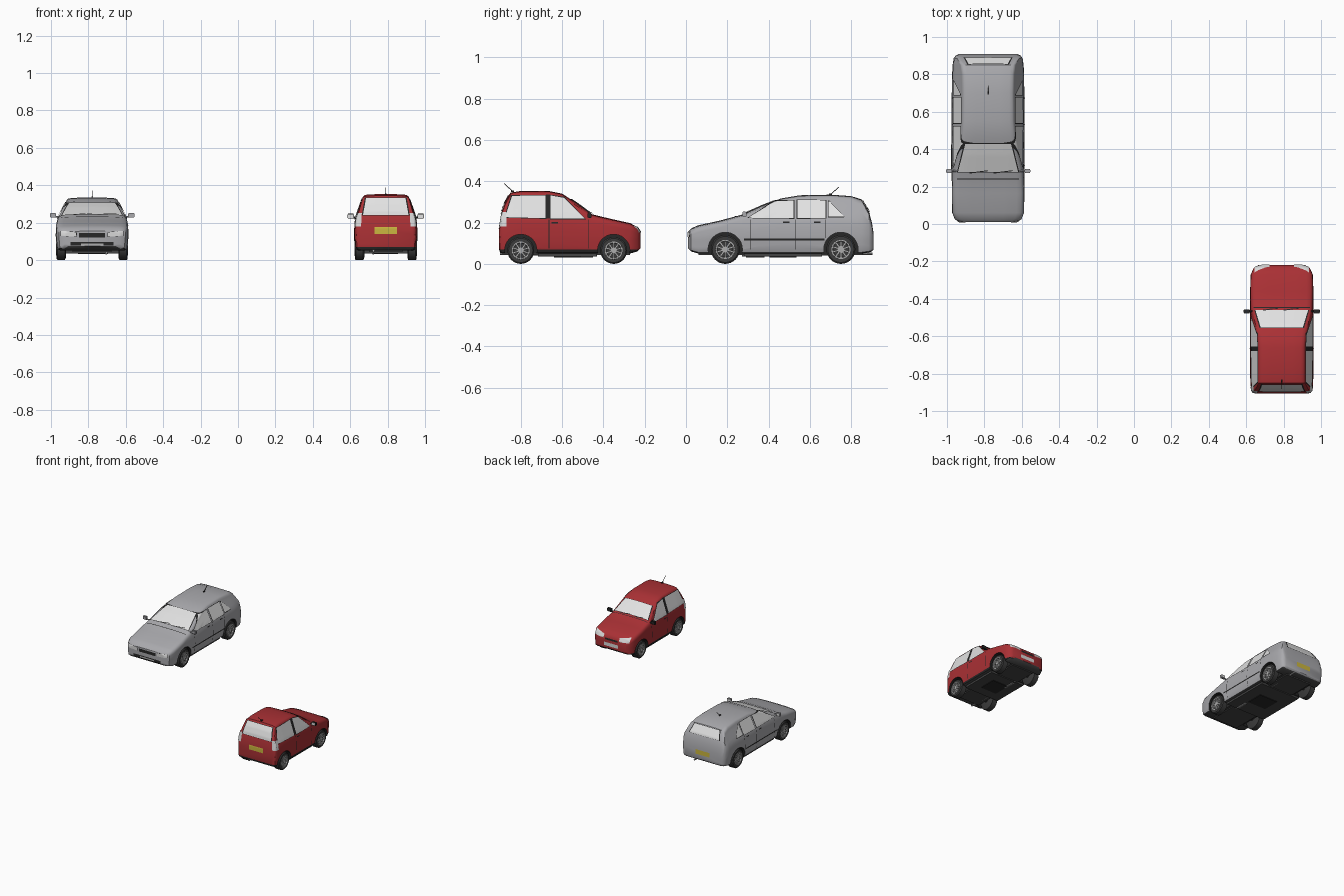
import bpy, bmesh, math
from mathutils import Vector, Matrix
from mathutils.bvhtree import BVHTree

cube = bpy.data.objects.get("Cube")
if cube:
    bpy.data.objects.remove(cube)


def material(name, *rgb):
    m = bpy.data.materials.new(name)
    m.use_nodes = True
    m.diffuse_color = (*rgb, 1)
    m.node_tree.nodes["Principled BSDF"].inputs["Base Color"].default_value = (*rgb, 1)
    return m


SILVER = material("silver paint", .40, .40, .42)
RED = material("red paint", .40, .03, .035)
GLASS = material("pale glass", .76, .76, .76)
BLACK = material("black trim", .02, .02, .02)
TYRE = material("tyre rubber", .045, .045, .045)
ALLOY = material("alloy", .42, .42, .42)
YELLOW = material("yellow plate", .6, .47, .05)
LAMP = material("lamp white", .68, .68, .68)
UNDER = material("underbody grey", .06, .06, .06)
made = []


def finish(name, bm, mats, matrix):
    me = bpy.data.meshes.new(name)
    bm.to_mesh(me)
    bm.free()
    me.transform(matrix)
    for m in mats:
        me.materials.append(m)
    ob = bpy.data.objects.new(name, me)
    bpy.context.collection.objects.link(ob)
    made.append(ob)
    return ob


def box(bm, centre, size):
    mat = Matrix.Translation(centre) @ Matrix.Diagonal((*size, 1))
    return bmesh.ops.create_cube(bm, size=1, matrix=mat)["verts"]


def rod(bm, a, b, r, sides=10):
    a, b = Vector(a), Vector(b)
    rot = (b - a).to_track_quat('Z', 'Y').to_matrix().to_4x4()
    return bmesh.ops.create_cone(bm, cap_ends=True, segments=sides, radius1=r, radius2=r,
                                 depth=(b - a).length, matrix=Matrix.Translation((a + b) / 2) @ rot)["verts"]


def lathe(bm, profile, centre, steps=32):
    """Revolve (x, radius) points around a sideways axle."""
    pts = [Vector(centre) + Vector((x, 0, r)) for x, r in profile]
    vs = [bm.verts.new(p) for p in pts]
    es = [bm.edges.new(p) for p in zip(vs, vs[1:])]
    bmesh.ops.spin(bm, geom=vs + es, cent=centre, axis=(1, 0, 0), angle=math.tau, steps=steps, use_duplicate=False)
    bmesh.ops.remove_doubles(bm, verts=bm.verts[:], dist=.0002)


def interp(table, z):
    for (z0, f0), (z1, f1) in zip(table, table[1:]):
        if z <= z1:
            return f0 + (f1 - f0) * max(0, z - z0) / (z1 - z0)
    return table[-1][1]


def body_mesh(stations, flare, sill):
    """Loft cross-sections of (y, bottom, top, half width) from nose to tail."""
    bm = bmesh.new()
    rings, crown, levels = [], .025, 12
    for y, low, top, width in stations:
        edge = top - crown
        half = [(width * .85, low)]
        for i in range(levels + 1):
            z = low + .006 + (edge - low - .006) * i / levels
            half.append((width * interp(flare, z), z))
        x = half[-1][0]
        half += [(x * s, top - crown * d) for s, d in ((.97, .55), (.91, .28), (.8, .13), (.45, .03))]
        ring = [(0, low)] + half + [(0, top)] + [(-a, b) for a, b in reversed(half)]
        rings.append([bm.verts.new((a, y, b)) for a, b in ring])
    for r0, r1 in zip(rings, rings[1:]):
        for i in range(len(r0)):
            j = (i + 1) % len(r0)
            bm.faces.new((r0[i], r0[j], r1[j], r1[i]))
    bm.faces.new(rings[0])
    bm.faces.new(rings[-1])
    bmesh.ops.bisect_plane(bm, geom=bm.verts[:] + bm.edges[:] + bm.faces[:],
                           plane_co=(0, 0, sill), plane_no=(0, 0, 1))
    bmesh.ops.recalc_face_normals(bm, faces=bm.faces[:])
    for f in bm.faces:
        f.material_index = 2 if f.normal.z < -.7 else int(f.calc_center_median().z < sill)
    return bm


def build_car(tag, paint, matrix, stations, flare, sill, wheels, radius, track):
    bm = body_mesh(stations, flare, sill)
    tree = BVHTree.FromBMesh(bm)
    body = finish(tag + "_body", bm, [paint, BLACK, UNDER], matrix)

    # wheel arches cut from the body
    bm = bmesh.new()
    for y in wheels:
        for s in (-1, 1):
            rod(bm, (s * (track - .07), y, radius), (s * .3, y, radius), radius + .013, 36)
    for f in bm.faces:
        f.material_index = 1
    cutter = finish("arch_cutter", bm, [paint, BLACK, UNDER], matrix)
    cutter.hide_render = True
    mod = body.modifiers.new("arches", 'BOOLEAN')
    mod.operation, mod.solver, mod.object = 'DIFFERENCE', 'EXACT', cutter
    bpy.context.view_layer.update()
    cut = bpy.data.meshes.new_from_object(body.evaluated_get(bpy.context.evaluated_depsgraph_get()))
    body.modifiers.clear()
    body.data = cut
    made.remove(cutter)
    bpy.data.objects.remove(cutter)

    # wheels: tyre, rim ring, spokes and cap
    for end, y in zip(("front", "rear"), wheels):
        tyre, rim = bmesh.new(), bmesh.new()
        for s in (-1, 1):
            c = (s * track, y, radius)
            r = radius
            lathe(tyre, [(-s * .05, 0), (-s * .05, r * .8), (-s * .044, r), (-s * .006, r), (0, r * .9),
                         (0, r * .66), (-s * .012, r * .62), (-s * .012, 0)], c)
            lathe(rim, [(-s * .008, r * .68), (s * .002, r * .66), (s * .002, r * .57), (-s * .01, r * .54)], c)
            rod(rim, (s * (track - .012), y, r), (s * (track + .001), y, r), r * .2, 16)
            for k in range(10):
                vs = box(rim, (s * (track - .006), y, r + r * .38), (.008, r * .13, r * .44))
                bmesh.ops.rotate(rim, verts=vs, cent=c, matrix=Matrix.Rotation(math.tau * k / 10, 3, 'X'))
        for b in (tyre, rim):
            bmesh.ops.recalc_face_normals(b, faces=b.faces[:])
        finish(f"{tag}_{end}_tyres", tyre, [TYRE], matrix)
        finish(f"{tag}_{end}_rims", rim, [ALLOY], matrix)

    # thin plates laid on the bodywork
    def cast(axis, a, b, side):
        start, way = {"side": ((side, a, b), (-side, 0, 0)), "front": ((a, -1, b), (0, 1, 0)),
                      "rear": ((a, 3, b), (0, -1, 0)), "top": ((a, b, 2), (0, 0, -1))}[axis]
        return tree.ray_cast(Vector(start), Vector(way))

    def plate(name, axis, corners, mat, lift=.003, both=False, border=0, n=14):
        pts = [Vector(c) for c in corners]
        if border:
            mid = sum(pts, Vector((0, 0))) / 4
            rim = [p + (p - mid).normalized() * border for p in pts]
            plate(name + "_seal", axis, rim, BLACK, lift - .0015, both, 0, n)
        bm = bmesh.new()
        for s in ((1, -1) if both else (1,)):
            grid = {}
            for i in range(n + 1):
                for j in range(n + 1):
                    p = pts[0].lerp(pts[1], i / n).lerp(pts[3].lerp(pts[2], i / n), j / n)
                    a = p.x * s if axis != "side" else p.x
                    hit, nor, _, _ = cast(axis, a, p.y, s)
                    if hit:
                        grid[i, j] = (bm.verts.new(hit + nor * lift), nor)
            for i in range(n):
                for j in range(n):
                    q = [grid.get(k) for k in ((i, j), (i + 1, j), (i + 1, j + 1), (i, j + 1))]
                    if all(q):
                        f = bm.faces.new([v for v, _ in q])
                        f.normal_update()
                        if f.normal.dot(q[0][1]) < 0:
                            f.normal_flip()
        bmesh.ops.remove_doubles(bm, verts=bm.verts[:], dist=.0002)
        finish(f"{tag}_{name}", bm, [mat], matrix)

    # underbody tray, exhaust and silencer
    y0, y1, w = stations[0][0], stations[-1][0], track
    bm = bmesh.new()
    box(bm, (0, (wheels[0] + wheels[1]) / 2, .046), (w * 1.75, wheels[1] - wheels[0] - radius * 2.6, .02))
    box(bm, (0, (y0 + y1) / 2, .052), (w * 1.1, y1 - y0 - .1, .02))
    for y in wheels:
        rod(bm, (-track + .04, y, radius), (track - .04, y, radius), .012)
    finish(tag + "_underbody", bm, [UNDER], matrix)
    bm = bmesh.new()
    box(bm, (0, (wheels[0] + wheels[1]) / 2, .036), (w * .8, .13, .008))
    finish(tag + "_floor_panel", bm, [BLACK], matrix)
    bm = bmesh.new()
    rod(bm, (w * .4, wheels[0] + .08, .042), (w * .4, y1 - .005, .05), .006)
    rod(bm, (w * .4, wheels[0] + .1, .042), (w * .4, wheels[0] + .19, .042), .012)
    finish(tag + "_exhaust", bm, [ALLOY], matrix)
    return plate


def mirrors(tag, paint, matrix, y, z, inner, outer):
    shell, face = bmesh.new(), bmesh.new()
    for s in (-1, 1):
        mid, wide = s * (inner + outer) / 2, outer - inner
        box(shell, (mid, y, z), (wide, .018, .026))
        rod(shell, (s * (inner - .03), y, z - .008), (s * (inner + .01), y, z - .008), .005)
        box(face, (mid, y + .01, z), (wide * .8, .002, .02))
    bmesh.ops.bevel(shell, geom=shell.edges[:], offset=.003, segments=2, affect='EDGES')
    finish(tag + "_mirrors", shell, [paint], matrix)
    finish(tag + "_mirror_glass", face, [GLASS], matrix)


def aerial(tag, matrix, a, b):
    bm = bmesh.new()
    rod(bm, a, b, .0018, 6)
    box(bm, a, (.008, .016, .008))
    finish(tag + "_aerial", bm, [BLACK], matrix)


def rect(a0, a1, b0, b1):
    return [(a0, b0), (a1, b0), (a1, b1), (a0, b1)]


# silver estate
place = Matrix.Translation((-.78, 0, 0))
plate = build_car("estate", SILVER, place, [
    (.01, .075, .155, .15), (.025, .06, .172, .178), (.06, .05, .187, .192), (.165, .05, .21, .195),
    (.27, .05, .238, .195), (.37, .05, .282, .195), (.46, .05, .317, .195), (.55, .05, .332, .195),
    (.7, .05, .335, .195), (.8, .05, .328, .193), (.85, .05, .312, .19), (.885, .055, .255, .185),
    (.9, .06, .2, .175), (.908, .07, .15, .16)],
    [(.04, .9), (.07, .97), (.13, 1), (.19, .985), (.22, .95), (.31, .72), (.34, .66)],
    .055, (.19, .75), .07, .19)
plate("windscreen", "top", [(-.16, .28), (.16, .28), (.122, .43), (-.122, .43)], GLASS, .004, border=.007)
plate("rear_window", "rear", [(-.125, .245), (.125, .245), (.105, .305), (-.105, .305)], GLASS, .004, border=.007)
plate("front_door_glass", "side", [(.3, .222), (.52, .22), (.52, .306), (.43, .3)], GLASS, .004, True, .006)
plate("rear_door_glass", "side", [(.54, .22), (.675, .222), (.675, .306), (.54, .307)], GLASS, .004, True, .006)
plate("quarter_glass", "side", [(.69, .228), (.765, .228), (.695, .3), (.69, .3)], GLASS, .004, True, .006)
plate("side_moulding", "side", rect(.28, .67, .113, .122), BLACK, .003, True)
for i, y in enumerate((.31, .53, .672)):
    plate(f"door_seam_{i}", "side", rect(y, y + .003, .125 if i > 1 else .07, .215), BLACK, .002, True)
for i, y in enumerate((.47, .62)):
    plate(f"door_handle_{i}", "side", rect(y, y + .03, .198, .205), BLACK, .003, True)
plate("grille", "front", rect(-.07, .07, .122, .145), BLACK)
plate("headlamps", "front", [(.085, .125), (.165, .13), (.165, .155), (.085, .148)], LAMP, .003, True, .003)
plate("lower_intake", "front", rect(-.115, .115, .077, .096), BLACK)
plate("intake_centre", "front", rect(-.06, .06, .079, .09), ALLOY, .005)
plate("rear_number_plate", "rear", rect(-.06, .06, .105, .14), YELLOW, .004)
plate("bonnet_seam", "top", rect(-.165, .165, .238, .243), BLACK, .002)
for i, x in enumerate((-.1, .03)):
    plate(f"wiper_{i}", "top", [(x, .272), (x + .1, .285), (x + .1, .29), (x, .277)], BLACK, .006)
mirrors("estate", SILVER, place, .283, .24, .193, .226)
aerial("estate", place, (0, .7, .336), (0, .74, .372))

# red hatchback, facing the other way
place = Matrix.Translation((.79, 0, 0)) @ Matrix.Rotation(math.pi, 4, 'Z')
plate = build_car("hatchback", RED, place, [
    (.22, .075, .155, .125), (.235, .06, .178, .15), (.27, .05, .197, .166), (.36, .05, .217, .17),
    (.455, .05, .24, .17), (.53, .05, .295, .17), (.6, .05, .34, .17), (.66, .05, .352, .17),
    (.8, .05, .353, .17), (.85, .05, .345, .168), (.875, .05, .3, .165), (.89, .05, .26, .163),
    (.9, .055, .2, .157), (.905, .07, .17, .145)],
    [(.04, .92), (.07, .98), (.13, 1), (.2, .985), (.23, .94), (.33, .74), (.36, .68)],
    .07, (.35, .8), .065, .165)
plate("windscreen", "top", [(-.14, .463), (.14, .463), (.112, .555), (-.112, .555)], GLASS, .004, border=.007)
plate("rear_window", "rear", [(-.122, .24), (.122, .24), (.105, .33), (-.105, .33)], GLASS, .004, border=.007)
plate("door_glass", "side", [(.49, .218), (.655, .218), (.655, .33), (.59, .318)], GLASS, .004, True, .006)
plate("rear_side_glass", "side", [(.68, .22), (.875, .225), (.842, .328), (.68, .33)], GLASS, .004, True, .006)
plate("door_pillar", "side", rect(.658, .677, .22, .335), BLACK, .003, True)
for i, y in enumerate((.47, .662)):
    plate(f"door_seam_{i}", "side", rect(y, y + .003, .075, .215), BLACK, .002, True)
plate("door_handle", "side", rect(.62, .65, .195, .202), BLACK, .003, True)
plate("tail_lamps", "side", [(.868, .18), (.9, .18), (.89, .25), (.868, .25)], LAMP, .003, True)
plate("rear_tail_lamps", "rear", [(.132, .18), (.156, .18), (.146, .25), (.128, .25)], LAMP, .003, True)
plate("rear_number_plate", "rear", rect(-.06, .06, .14, .175), YELLOW, .004)
plate("headlamps", "front", [(.065, .148), (.145, .152), (.145, .185), (.065, .172)], LAMP, .003, True)
plate("grille", "front", rect(-.055, .055, .138, .152), BLACK)
plate("front_number_plate", "front", rect(-.06, .06, .092, .118), LAMP)
plate("bonnet_seam", "top", rect(-.15, .15, .445, .449), BLACK, .002)
for i, x in enumerate((-.09, .02)):
    plate(f"wiper_{i}", "top", [(x, .45), (x + .08, .462), (x + .08, .467), (x, .455)], BLACK, .006)
mirrors("hatchback", BLACK, place, .467, .235, .17, .205)
aerial("hatchback", place, (0, .84, .352), (0, .88, .388))

# smooth shading with kept edges
bpy.ops.object.select_all(action='DESELECT')
for ob in made:
    ob.select_set(True)
bpy.context.view_layer.objects.active = made[0]
bpy.ops.object.shade_smooth_by_angle(angle=math.radians(35))
